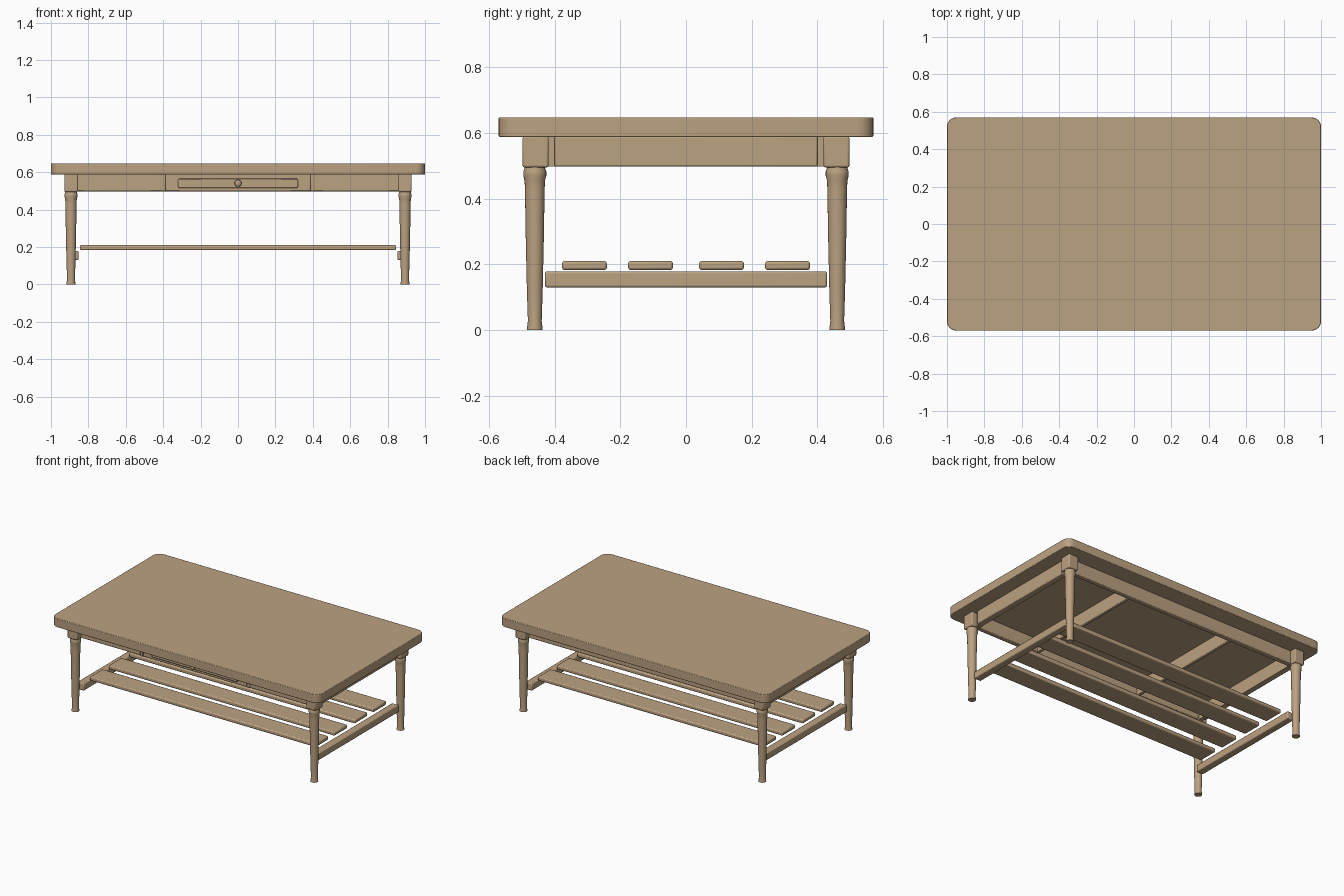
import bpy, bmesh
from math import cos, sin, pi
from mathutils import Matrix

if "Cube" in bpy.data.objects:
    bpy.data.objects.remove(bpy.data.objects["Cube"])

wood = bpy.data.materials.new("wood")
wood.diffuse_color = (0.5, 0.36, 0.22, 1)
wood.use_nodes = True
wood.node_tree.nodes["Principled BSDF"].inputs["Base Color"].default_value = wood.diffuse_color


def finish(name, bm, bevel=0.0):
    bmesh.ops.recalc_face_normals(bm, faces=bm.faces)
    me = bpy.data.meshes.new(name)
    bm.to_mesh(me)
    bm.free()
    me.materials.append(wood)
    ob = bpy.data.objects.new(name, me)
    bpy.context.collection.objects.link(ob)
    if bevel:
        mod = ob.modifiers.new("edge_bevel", 'BEVEL')
        mod.width, mod.segments = bevel, 2
    bpy.ops.object.select_all(action='DESELECT')
    ob.select_set(True)
    bpy.context.view_layer.objects.active = ob
    bpy.ops.object.shade_smooth_by_angle(angle=0.6)
    return ob


def box(name, x, y, z, bevel=0.005):
    """Bevelled box from (min, max) ranges on each axis."""
    bm = bmesh.new()
    bmesh.ops.create_cube(bm, size=1)
    for v in bm.verts:
        for i, (a, b) in enumerate((x, y, z)):
            v.co[i] = (a + b) / 2 + v.co[i] * (b - a)
    return finish(name, bm, bevel)


def lathe(name, profile, matrix, sides=24):
    """Turned part from (radius, height) points, capped at both ends."""
    bm = bmesh.new()
    rings = [[bm.verts.new((r * cos(2 * pi * i / sides), r * sin(2 * pi * i / sides), h))
              for i in range(sides)] for r, h in profile]
    for a, b in zip(rings, rings[1:]):
        for i in range(sides):
            j = (i + 1) % sides
            bm.faces.new((a[i], a[j], b[j], b[i]))
    bm.faces.new(rings[0][::-1])
    bm.faces.new(rings[-1])
    bm.transform(matrix)
    return finish(name, bm)


def span(a, b, s):
    """Range mirrored to the side given by the sign s."""
    return tuple(sorted((a * s, b * s)))


# Tabletop with rounded corners
R, HX, HY = 0.05, 1.0, 0.57
bm = bmesh.new()
outline = []
for k, (sx, sy) in enumerate(((1, 1), (-1, 1), (-1, -1), (1, -1))):
    for i in range(7):
        a = k * pi / 2 + i * pi / 12
        outline.append(bm.verts.new((sx * (HX - R) + R * cos(a),
                                     sy * (HY - R) + R * sin(a), 0.588)))
face = bm.faces.new(outline)
ext = bmesh.ops.extrude_face_region(bm, geom=[face])
for v in ext["geom"]:
    if isinstance(v, bmesh.types.BMVert):
        v.co.z = 0.647
top = finish("tabletop", bm, 0.003)
top.modifiers["edge_bevel"].limit_method = 'ANGLE'

# Turned legs with square corner blocks
leg_profile = [(0.024, 0.0), (0.0235, 0.008), (0.021, 0.028), (0.024, 0.12),
               (0.0275, 0.28), (0.030, 0.43), (0.031, 0.455), (0.035, 0.47),
               (0.035, 0.483), (0.032, 0.49), (0.031, 0.50)]
for sx, side in ((-1, "left"), (1, "right")):
    for sy, end in ((-1, "front"), (1, "back")):
        lathe(f"{end}_{side}_leg", leg_profile,
              Matrix.Translation((sx * 0.893, sy * 0.46, 0)))
        box(f"{end}_{side}_leg_block", span(0.856, 0.928, sx),
            span(0.418, 0.497, sy), (0.495, 0.59), 0.006)

# Aprons, drawer dividers, and lower side rails
AZ = (0.498, 0.59)
box("back_apron", (-0.875, 0.875), (0.42, 0.455), AZ)
for s, side in ((-1, "left"), (1, "right")):
    box(f"{side}_side_apron", span(0.868, 0.905, s), (-0.40, 0.40), AZ)
    box(f"{side}_apron_tenon", span(0.865, 0.89, s), (-0.43, 0.43), AZ, 0)
    box(f"{side}_front_apron", span(0.405, 0.875, s), (-0.455, -0.42), AZ)
    box(f"{side}_drawer_divider", span(0.388, 0.41, s), (-0.462, 0.43), AZ, 0.004)
    box(f"{side}_lower_rail", span(0.853, 0.903, s), (-0.429, 0.429), (0.13, 0.179), 0.006)

# Drawer front with raised panel and knob
box("drawer_front", (-0.388, 0.388), (-0.458, -0.43), AZ)
box("drawer_panel", (-0.32, 0.32), (-0.468, -0.45), (0.516, 0.565), 0.005)
knob_profile = [(0.009, 0.0), (0.008, 0.008), (0.015, 0.013), (0.019, 0.019),
                (0.017, 0.025), (0.009, 0.029), (0.002, 0.03)]
lathe("drawer_knob", knob_profile,
      Matrix.Translation((0, -0.465, 0.541)) @ Matrix.Rotation(pi / 2, 4, 'X'))

# Shelf slats
for i, y in enumerate((-0.309, -0.108, 0.108, 0.309)):
    box(f"shelf_slat_{i + 1}", (-0.845, 0.845), (y - 0.068, y + 0.068), (0.183, 0.21), 0.007)
